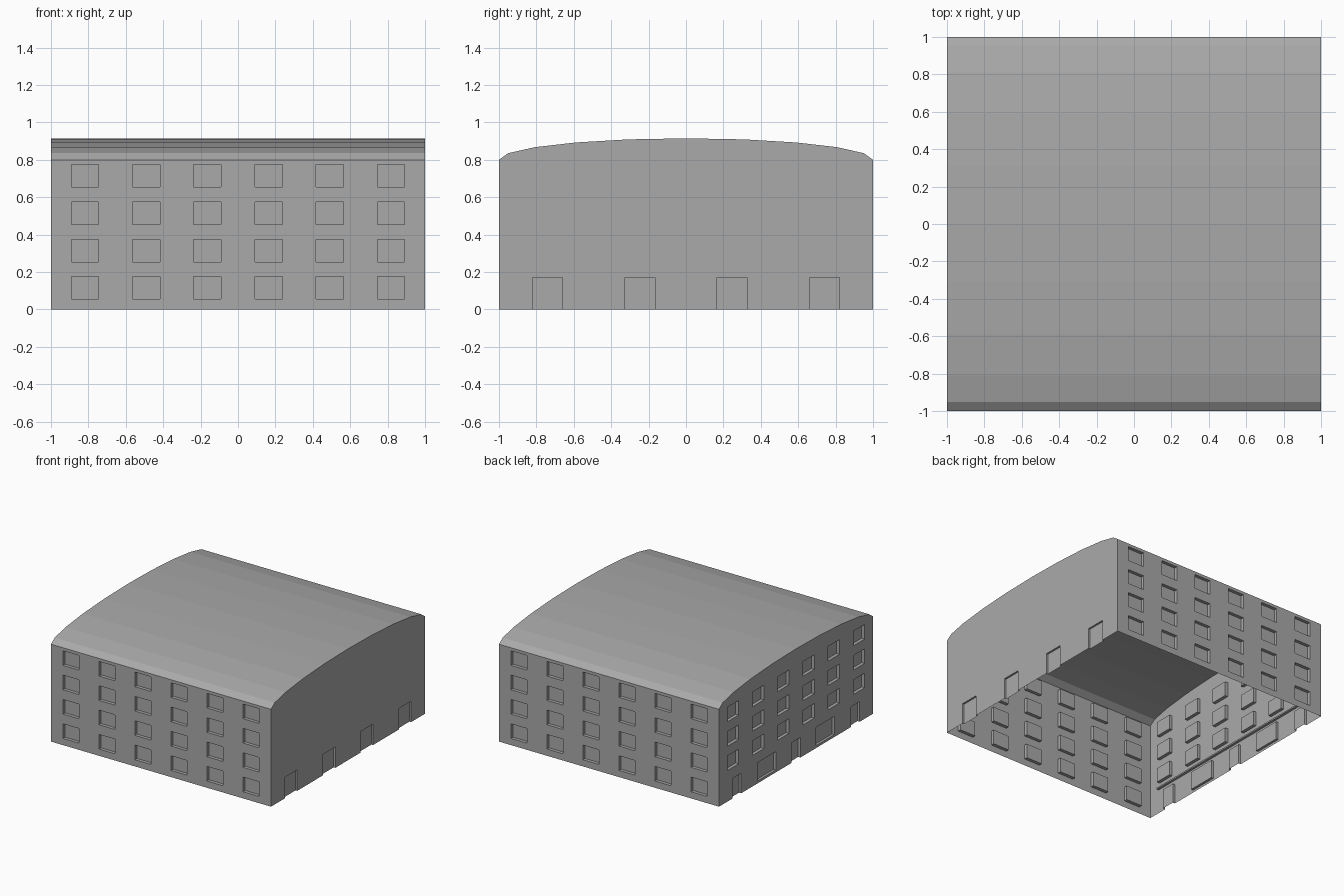
import bpy, bmesh
from math import sin, cos, pi
from mathutils import Matrix

cube = bpy.data.objects.get("Cube")
if cube:
    bpy.data.objects.remove(cube, do_unlink=True)

EAVES, RISE, SEGMENTS = 0.8, 0.115, 10
COLUMNS = [s * c for c in (0.165, 0.49, 0.818) for s in (-1, 1)]
FLOORS = (0.115, 0.315, 0.515, 0.715)

grey = bpy.data.materials.new("wall grey")
grey.use_nodes = True
grey.diffuse_color = (0.4, 0.4, 0.4, 1)
grey.node_tree.nodes["Principled BSDF"].inputs["Base Color"].default_value = (0.4, 0.4, 0.4, 1)


def finish(name, bm, turns=0):
    """Weld, turn about z by quarter turns and link as an object."""
    bmesh.ops.remove_doubles(bm, verts=bm.verts, dist=0.0001)
    bmesh.ops.transform(bm, matrix=Matrix.Rotation(turns * pi / 2, 4, 'Z'), verts=bm.verts)
    mesh = bpy.data.meshes.new(name)
    bm.to_mesh(mesh)
    bm.free()
    mesh.materials.append(grey)
    obj = bpy.data.objects.new(name, mesh)
    bpy.context.collection.objects.link(obj)
    return obj


def face(bm, points):
    bm.faces.new([bm.verts.new(p) for p in points])


def opening(centre, width, low, high, depth):
    return (centre - width / 2, centre + width / 2, low, high, depth)


def window(centre, floor):
    return opening(centre, 0.146, floor - 0.06, floor + 0.06, 0.027)


def arc():
    """Points of the vaulted roof, from +1 to -1 along the width."""
    return [(cos(pi * i / SEGMENTS), EAVES + RISE * sin(pi * i / SEGMENTS))
            for i in range(SEGMENTS + 1)]


def wall(name, turns, openings, gable=False):
    """Thin wall on the -y side with recessed openings, then turned into place."""
    bm = bmesh.new()
    us = sorted({-1, 1} | {round(v, 4) for o in openings for v in o[:2]})
    zs = sorted({0, EAVES} | {round(v, 4) for o in openings for v in o[2:4]})
    # plain wall cells around the openings
    for u0, u1 in zip(us, us[1:]):
        for z0, z1 in zip(zs, zs[1:]):
            u, z = (u0 + u1) / 2, (z0 + z1) / 2
            if not any(o[0] < u < o[1] and o[2] < z < o[3] for o in openings):
                face(bm, [(u0, -1, z0), (u1, -1, z0), (u1, -1, z1), (u0, -1, z1)])
    # recessed panes and their reveals
    for u0, u1, z0, z1, depth in openings:
        d = depth - 1
        face(bm, [(u0, d, z0), (u1, d, z0), (u1, d, z1), (u0, d, z1)])
        face(bm, [(u0, -1, z0), (u0, d, z0), (u0, d, z1), (u0, -1, z1)])
        face(bm, [(u1, d, z0), (u1, -1, z0), (u1, -1, z1), (u1, d, z1)])
        face(bm, [(u0, d, z1), (u1, d, z1), (u1, -1, z1), (u0, -1, z1)])
        if z0 > 0:
            face(bm, [(u0, -1, z0), (u1, -1, z0), (u1, d, z0), (u0, d, z0)])
    if gable:
        face(bm, [(u, -1, z) for u, z in arc()])
    return finish(name, bm, turns)


# front and back: full grids of windows
windows = [window(c, f) for c in COLUMNS for f in FLOORS]
wall("front_wall", 0, windows)
wall("back_wall", 2, windows)

# plain gable wall with four shallow doorways
doors = [opening(c, 0.16, 0, 0.172, 0.015) for c in (-0.74, -0.245, 0.245, 0.74)]
wall("doorway_gable_wall", 1, doors, gable=True)

# entrance gable wall: upper windows, doors and wide shop windows below
entrance = [window(c, f) for c in COLUMNS for f in FLOORS[1:]]
entrance += [opening(c, 0.115, 0, 0.165, 0.02) for c in (-0.77, 0, 0.77)]
entrance += [opening(c, 0.235, 0.02, 0.17, 0.02) for c in (-0.38, 0.38)]
wall("entrance_gable_wall", 3, entrance, gable=True)

# narrow ledge on the inner side of the entrance wall
bm = bmesh.new()
place = Matrix.Translation((0, -0.988, 0.205)) @ Matrix.Diagonal((1.8, 0.02, 0.012, 1))
bmesh.ops.create_cube(bm, size=1, matrix=place)
finish("inner_ledge", bm, 3)

# vaulted roof
bm = bmesh.new()
points = arc()
for (y0, z0), (y1, z1) in zip(points, points[1:]):
    face(bm, [(-1, y0, z0), (-1, y1, z1), (1, y1, z1), (1, y0, z0)])
finish("vaulted_roof", bm)
